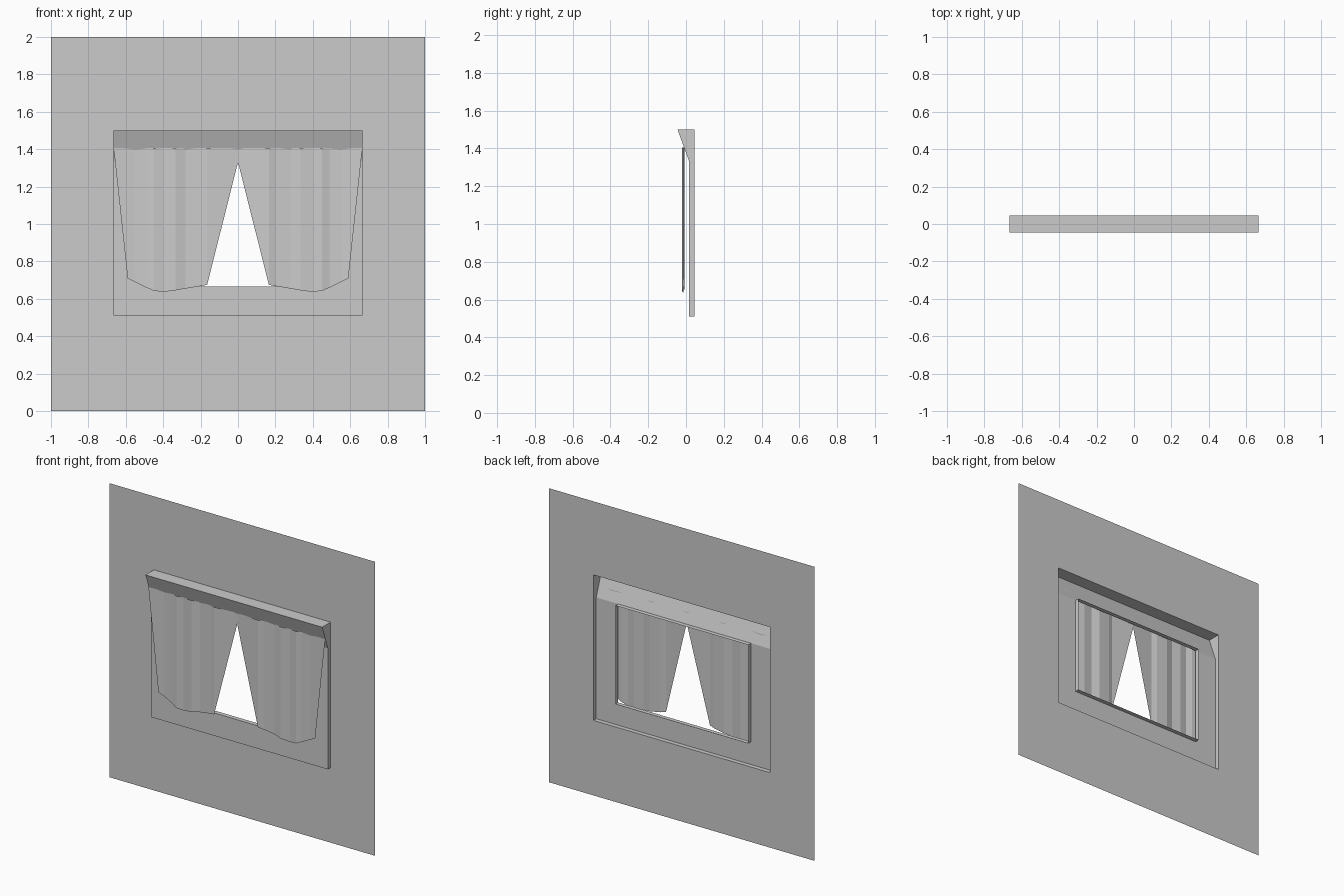
import bpy, bmesh

if "Cube" in bpy.data.objects:
    bpy.data.objects.remove(bpy.data.objects["Cube"])

BACK, FRONT, LIP = 0.045, 0.015, -0.045      # wall, casing face, pelmet edge


def make_object(name, faces):
    """Build an open sheet from polygons, welded and facing the front (-y)."""
    bm = bmesh.new()
    for f in faces:
        bm.faces.new([bm.verts.new(p) for p in f])
    bmesh.ops.remove_doubles(bm, verts=bm.verts, dist=0.0001)
    bmesh.ops.recalc_face_normals(bm, faces=bm.faces)
    bm.faces.ensure_lookup_table()
    if bm.faces[0].normal.y > 0:
        bmesh.ops.reverse_faces(bm, faces=bm.faces)
    me = bpy.data.meshes.new(name)
    bm.to_mesh(me)
    bm.free()
    ob = bpy.data.objects.new(name, me)
    bpy.context.collection.objects.link(ob)
    return ob


def rect(hw, z0, z1, y):
    return [(-hw, y, z0), (hw, y, z0), (hw, y, z1), (-hw, y, z1)]


def bridge(a, b, sides=range(4)):
    return [[a[i], a[(i + 1) % 4], b[(i + 1) % 4], b[i]] for i in sides]


# Thin wall panel with a rectangular hole
W, Z0, Z1, ZS = 0.665, 0.51, 1.5, 1.335
make_object("wall", bridge(rect(1, 0, 2, BACK), rect(W, Z0, Z1, BACK)))

# Window casing: face, jambs, outer sides and sloping pelmet as one open shell
opening = rect(0.5, 0.665, ZS, FRONT)
casing = bridge(rect(W, Z0, ZS, FRONT), opening, (0, 1, 3))
casing += bridge(opening, rect(0.5, 0.665, ZS, BACK))
profile = [(BACK, Z0), (FRONT, Z0), (FRONT, ZS), (LIP, Z1), (BACK, Z1)]
for i in (0, 2, 3):
    p, q = profile[i], profile[i + 1]
    casing.append([(-W, *p), (W, *p), (W, *q), (-W, *q)])
for s in (-W, W):
    casing.append([(s, *p) for p in profile])
make_object("window_casing", casing)

# Pleated curtains: (top x, bottom x, y, hem z) for each fold line
folds = [(0.665, 0.59, -0.013, 0.71), (0.55, 0.55, -0.008, 0.69),
         (0.49, 0.49, -0.010, 0.66), (0.45, 0.45, -0.021, 0.643),
         (0.40, 0.40, -0.014, 0.637), (0.335, 0.335, -0.021, 0.645),
         (0.28, 0.28, -0.008, 0.655), (0.20, 0.20, -0.012, 0.668),
         (0.165, 0.165, -0.021, 0.675)]
TOP = 1.405
for side, s in (("left", -1), ("right", 1)):
    faces = []
    for (ta, ba, ya, za), (tb, bb, yb, zb) in zip(folds, folds[1:]):
        faces.append([(s * ta, ya, TOP), (s * ba, ya, za),
                      (s * bb, yb, zb), (s * tb, yb, TOP)])
    t, b, y, z = folds[-1]
    # inner edge, drawn back from the middle
    faces.append([(s * t, y, TOP), (s * b, y, z),
                  (0, -0.008, 1.33), (0, -0.008, TOP)])
    make_object("curtain_" + side, faces)
